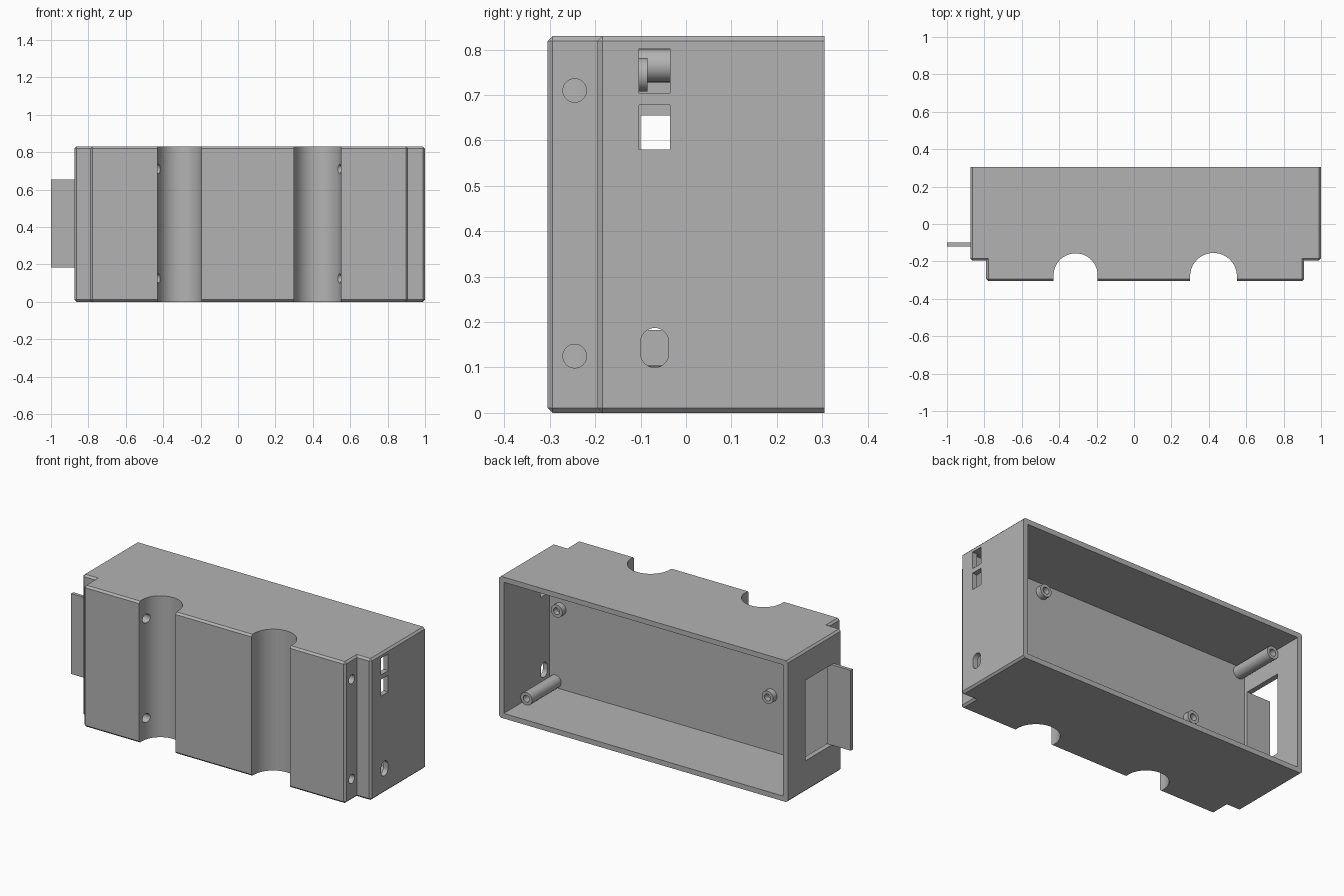
import bpy, bmesh, math
from mathutils import Matrix, Vector

cube = bpy.data.objects.get("Cube")
if cube:
    bpy.data.objects.remove(cube, do_unlink=True)

grey = bpy.data.materials.new("plain_grey")
grey.use_nodes = True
color = (0.45, 0.45, 0.45, 1)
grey.diffuse_color = color
grey.node_tree.nodes["Principled BSDF"].inputs["Base Color"].default_value = color

X0, X1, BACK, FRONT, SHOULDER, HEIGHT = -0.875, 1.0, 0.305, -0.305, -0.195, 0.83
WALL, FLOOR = 0.03, -0.12


def finish(bm, name):
    """Turn a bmesh into a named object."""
    bmesh.ops.recalc_face_normals(bm, faces=bm.faces)
    mesh = bpy.data.meshes.new(name)
    bm.to_mesh(mesh)
    bm.free()
    mesh.materials.append(grey)
    obj = bpy.data.objects.new(name, mesh)
    bpy.context.collection.objects.link(obj)
    return obj


def activate(obj):
    bpy.ops.object.select_all(action='DESELECT')
    obj.select_set(True)
    bpy.context.view_layer.objects.active = obj


def box(name, x, y, z):
    """Box given by its (min, max) on each axis."""
    bm = bmesh.new()
    bmesh.ops.create_cube(bm, size=1)
    for v in bm.verts:
        v.co = Vector([(a + b) / 2 + c * (b - a) for (a, b), c in zip((x, y, z), v.co)])
    return finish(bm, name)


def rod(name, center, radius, length, axis, sides=32):
    """Cylinder along one axis."""
    bm = bmesh.new()
    turn = {'X': Matrix.Rotation(math.pi / 2, 4, 'Y'),
            'Y': Matrix.Rotation(math.pi / 2, 4, 'X'),
            'Z': Matrix()}[axis]
    bmesh.ops.create_cone(bm, cap_ends=True, segments=sides, radius1=radius, radius2=radius,
                          depth=length, matrix=Matrix.Translation(center) @ turn)
    return finish(bm, name)


def cut(target, cutter):
    """Subtract a cutter and throw it away."""
    cutter.hide_render = True
    mod = target.modifiers.new("cut", 'BOOLEAN')
    mod.operation, mod.solver, mod.object = 'DIFFERENCE', 'EXACT', cutter
    activate(target)
    bpy.ops.object.modifier_apply(modifier=mod.name)
    bpy.data.objects.remove(cutter, do_unlink=True)


# Outer case: stepped plan, extruded upward, chamfered except around the open back
plan = [(X0, BACK), (X0, SHOULDER), (-0.79, SHOULDER), (-0.79, FRONT),
        (0.91, FRONT), (0.91, SHOULDER), (X1, SHOULDER), (X1, BACK)]
bm = bmesh.new()
base = bm.faces.new([bm.verts.new((x, y, 0)) for x, y in plan])
top = bmesh.ops.extrude_face_region(bm, geom=[base])
bmesh.ops.translate(bm, vec=(0, 0, HEIGHT),
                    verts=[g for g in top["geom"] if isinstance(g, bmesh.types.BMVert)])
bmesh.ops.recalc_face_normals(bm, faces=bm.faces)
edges = [e for e in bm.edges if e.is_convex
         and not all(v.co.y > BACK - 0.001 for v in e.verts)]
bmesh.ops.bevel(bm, geom=edges, offset=0.011, segments=1, affect='EDGES')
case = finish(bm, "case")

# Hollow interior
cut(case, box("cavity", (X0 + WALL, X1 - WALL), (FLOOR, 0.5), (WALL, HEIGHT - WALL)))

# Two round-bottomed vertical channels in the front
for x, y, r in ((-0.312, -0.275, 0.118), (0.425, -0.28, 0.125)):
    cut(case, rod("channel", (x, y, HEIGHT / 2), r, 1.2, 'Z', 64))
    cut(case, box("channel_mouth", (x - r, x + r), (-0.5, y), (-0.2, 1)))

# Cross holes from the end faces into the channels
for x in (-0.63, 0.75):
    for z in (0.125, 0.71):
        cut(case, rod("cross_hole", (x, -0.245, z), 0.026, 0.46, 'X'))

# Ports in the left wall
for z in (0.58, 0.705):
    cut(case, box("port", (0.9, 1.1), (-0.103, -0.035), (z, z + 0.098)))
for z in (0.131, 0.156):
    cut(case, rod("round_port", (1, -0.069, z), 0.031, 0.2, 'X'))
cut(case, box("round_port_middle", (0.9, 1.1), (-0.1, -0.038), (0.131, 0.156)))

# Large window in the right wall, with the plate beside it
cut(case, box("window", (-1, -0.8), (-0.1, 0.143), (0.183, 0.655)))
parts = [case, box("side_plate", (-1, X0 + WALL), (FLOOR, -0.1), (0.183, 0.655))]

# Hollow pegs on the inner wall: two tall ones in corners, three short ones
for name, x, z, length in (("tall_peg", 0.932, 0.067, 0.27), ("tall_peg", -0.807, 0.765, 0.27),
                           ("short_peg", 0.9, 0.5, 0.035), ("short_peg", 0.52, 0.745, 0.035),
                           ("short_peg", -0.47, 0.36, 0.035)):
    r = 0.037
    peg = rod(name, (x, FLOOR + length / 2 - 0.005, z), r, length + 0.01, 'Y')
    cut(peg, rod("bore", (x, FLOOR + length, z), 0.02, min(length, 0.1) * 1.8, 'Y', 24))
    parts.append(peg)

for obj in parts:
    activate(obj)
    bpy.ops.object.shade_smooth_by_angle(angle=math.radians(30))
